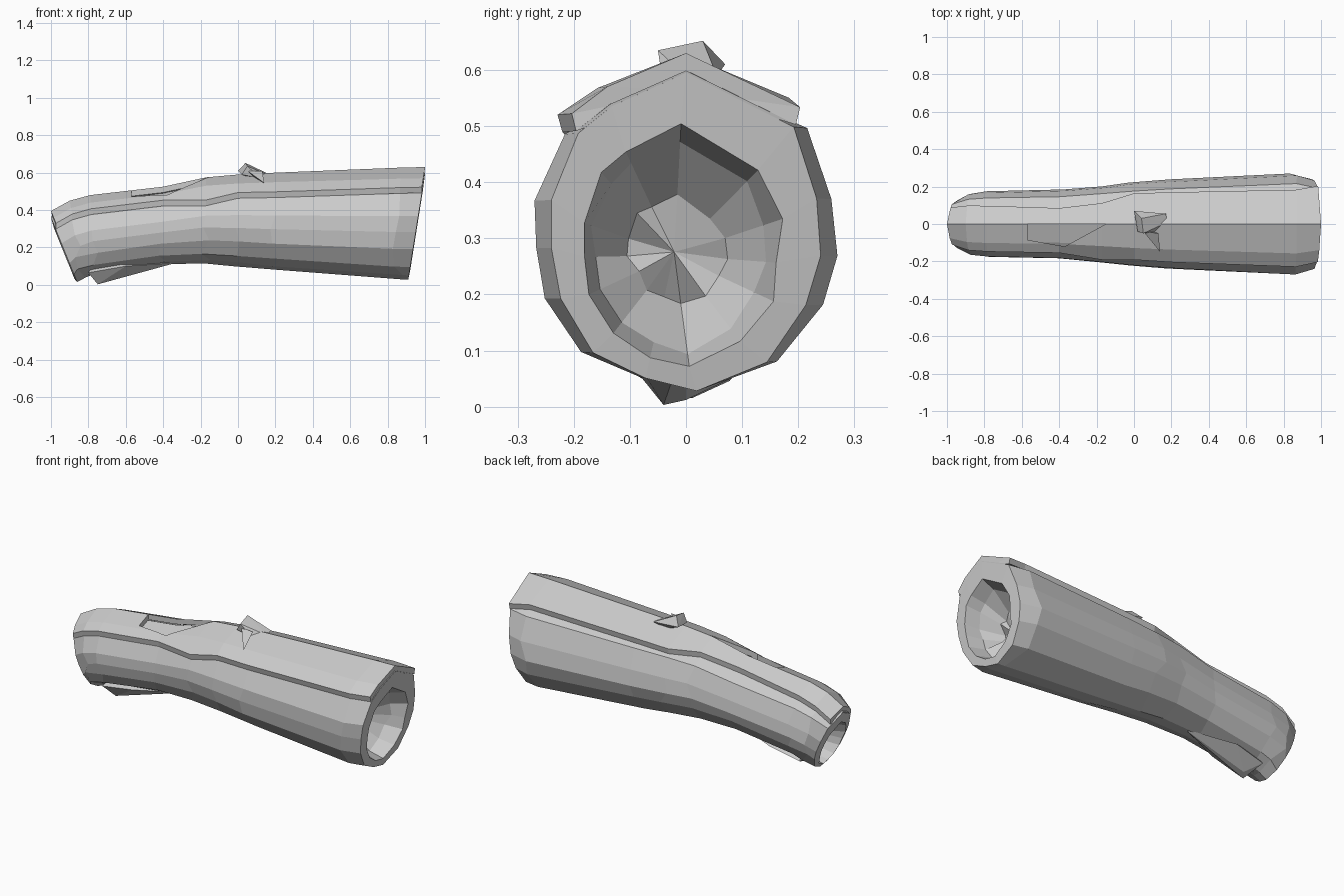
import bpy
import bmesh
import random
from mathutils import Vector

random.seed(4)
default_cube = bpy.data.objects.get("Cube")
if default_cube:
    bpy.data.objects.remove(default_cube, do_unlink=True)

wood = bpy.data.materials.new("plain grey wood")
wood.use_nodes = True
grey = (0.6, 0.6, 0.6, 1)
wood.diffuse_color = grey
wood.node_tree.nodes["Principled BSDF"].inputs["Base Color"].default_value = grey

# Cross-section of the trunk, as fractions of half width and half height
PROFILE = [(0, 1), (.8, .66), (.97, .21), (1, -.15), (.89, -.46), (.6, -.82), (.08, -1),
           (-.3, -.92), (-.69, -.76), (-.93, -.42), (-1, -.1), (-1, .2), (-.8, .62), (-.55, .79)]
RIDGE, BACK_CORNER, SIDE, FRONT_CORNER, SHOULDER = 0, 1, 11, 12, 13

# Trunk stations: x, slant of the ring, bottom, top, half width,
# then how far the bark hangs down the front and reaches across the back
STATIONS = [(-.93, -.07, .015, .36, .13, 0, .8),
            (-.865, -.035, .04, .415, .165, 0, .7),
            (-.78, -.01, .06, .445, .174, 0, .66),
            (-.4, 0, .11, .49, .182, 0, .55),
            (-.17, 0, .115, .54, .203, .45, .65),
            (0, 0, .1, .555, .22, .1, .88),
            (.2, 0, .08, .565, .235, .1, .85),
            (.86, .01, .03, .592, .27, 0, .8),
            (.955, .045, .028, .595, .24, 0, 1)]


def ring_points(station):
    x, slant, bottom, top, half = station[:5]
    middle, height = (top + bottom) / 2, (top - bottom) / 2
    return [Vector((x + slant * v, half * u, middle + height * v)) for u, v in PROFILE]


def finish(bm, name):
    bmesh.ops.recalc_face_normals(bm, faces=bm.faces[:])
    mesh = bpy.data.meshes.new(name)
    bm.to_mesh(mesh)
    bm.free()
    mesh.materials.append(wood)
    obj = bpy.data.objects.new(name, mesh)
    bpy.context.collection.objects.link(obj)
    return obj


def loft(rings, name):
    """Closed solid through matching rings of points, capped at both ends."""
    bm = bmesh.new()
    loops = [[bm.verts.new(p) for p in ring] for ring in rings]
    count = len(loops[0])
    for a, b in zip(loops, loops[1:]):
        for i in range(count):
            j = (i + 1) % count
            bm.faces.new((a[i], a[j], b[j], b[i]))
    for end in (loops[0], loops[-1]):
        cap = bm.faces.new(end)
        bmesh.ops.poke(bm, faces=[cap])
    return finish(bm, name)


def hull(points, name):
    """Faceted chunk around a handful of points."""
    bm = bmesh.new()
    for p in points:
        bm.verts.new(p)
    result = bmesh.ops.convex_hull(bm, input=bm.verts[:])
    spare = [e for e in result["geom_interior"] if isinstance(e, bmesh.types.BMVert)]
    bmesh.ops.delete(bm, geom=spare, context="VERTS")
    return finish(bm, name)


def hollow(ring, inward):
    """Rings of the uneven bowl in a cut end, from rim to floor."""
    centre = sum(ring, Vector()) / len(ring)
    rings = []
    for scale, depth in ((.74, 0), (.64, .07), (.34, .15)):
        drop = Vector((inward * depth, -.005, -.018))
        rings.append([centre + (p - centre) * (scale + random.uniform(-.04, .04)) + drop
                      + Vector((inward * random.uniform(0, depth * .4), 0, 0)) for p in ring])
    return rings


# Hollow trunk with a bowl in each end
outer = [ring_points(s) for s in STATIONS]
for ring in outer[1:-1]:
    for point in ring[BACK_CORNER + 1:SIDE]:
        point += Vector((random.uniform(-.03, .03), random.uniform(-.004, .004), 0))
left_bowl = hollow(outer[0], 1)
right_bowl = hollow(outer[-1], -1)
loft(left_bowl[::-1] + outer + right_bowl, "hollow_trunk")

# Raised bark sheet along the top of the trunk, with wavering edges
bark_rings = []
for station in STATIONS:
    ring = ring_points(station)
    hang, reach = station[5:]
    edge = [ring[FRONT_CORNER].lerp(ring[SIDE], hang), ring[SHOULDER], ring[RIDGE],
            ring[RIDGE].lerp(ring[BACK_CORNER], reach)]
    upper = [p + Vector((0, p.y * .06, .035)) for p in edge]
    lower = [p + Vector((0, p.y * .02, .004)) for p in edge]
    bark_rings.append(upper + lower[::-1])
bark = loft(bark_rings, "bark_sheet")

# Split in the bark, open to the front
notch = [(-.57, 0), (-.15, 0), (-.37, -.12), (-.57, -.085)]
cutter = hull([(x, y, z) for x, y in notch for z in (.3, .7)], "notch_cutter")
cutter.hide_render = True
cut = bark.modifiers.new("notch", "BOOLEAN")
cut.operation = "DIFFERENCE"
cut.solver = "EXACT"
cut.object = cutter
bpy.context.view_layer.objects.active = bark
bpy.ops.object.modifier_apply(modifier=cut.name)
bpy.data.objects.remove(cutter, do_unlink=True)

# Broken twig on top, with a splinter pointing forward
hull([(0, .07, .61), (.04, .03, .652), (.05, -.05, .635), (.17, .055, .59),
      (.18, .01, .58), (.12, -.04, .57), (.02, -.04, .59), (.1, .03, .56)], "broken_twig")
hull([(.05, -.04, .61), (.13, -.05, .61), (.14, -.15, .545), (.1, -.04, .56)], "twig_splinter")

# Root stub under the narrow end
hull([(-.75, -.04, .003), (-.72, 0, .012), (-.8, -.09, .065), (-.78, .08, .05),
      (-.6, -.1, .1), (-.6, .09, .09), (-.33, 0, .118), (-.75, 0, .15)], "root_stub")
